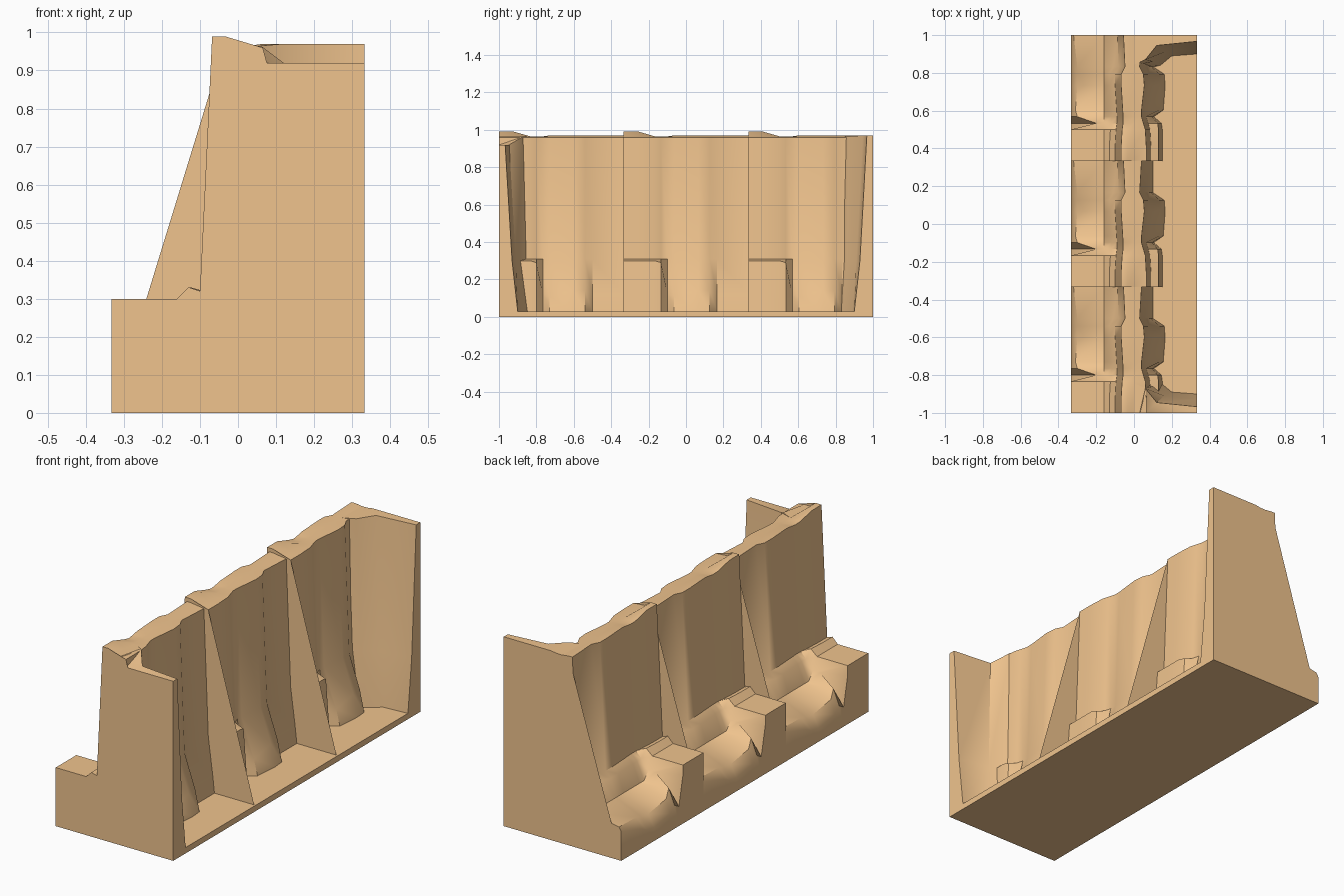
import bpy, bmesh, math

SEG = 2 / 3      # length of one repeating cliff section
HX = 0.333       # half width


def loft(name, rings):
    """Skin closed rings of points and cap both ends."""
    bm = bmesh.new()
    rows = [[bm.verts.new(p) for p in ring] for ring in rings]
    n = len(rows[0])
    for a, b in zip(rows, rows[1:]):
        for i in range(n):
            j = (i + 1) % n
            bm.faces.new((a[i], a[j], b[j], b[i]))
    caps = [bm.faces.new(rows[0][::-1]), bm.faces.new(rows[-1])]
    bmesh.ops.triangulate(bm, faces=caps)
    bmesh.ops.remove_doubles(bm, verts=bm.verts, dist=1e-5)
    bmesh.ops.recalc_face_normals(bm, faces=bm.faces)
    me = bpy.data.meshes.new(name)
    bm.to_mesh(me)
    bm.free()
    ob = bpy.data.objects.new(name, me)
    bpy.context.collection.objects.link(ob)
    me.materials.append(rock)
    bpy.ops.object.select_all(action='DESELECT')
    ob.select_set(True)
    bpy.context.view_layer.objects.active = ob
    bpy.ops.object.shade_smooth_by_angle(angle=math.radians(40))
    return ob


rock = bpy.data.materials.new("rock")
rock.diffuse_color = (0.87, 0.55, 0.27, 1)

# Cliff cross-sections along one repeat:
# t, rim height, back offset, ledge side z, ledge edge x, ledge edge z, front x at top,
# plinth x, plinth height, foot x
STATIONS = [
    (0.000, 0.99, 0.000, 0.27, -0.333, 0.30, 0.065, 0.130, 0.30, 0.150),
    (0.080, 0.99, 0.000, 0.27, -0.333, 0.30, 0.065, 0.130, 0.30, 0.150),
    (0.167, 0.965, 0.005, 0.25, -0.333, 0.30, 0.060, 0.130, 0.30, 0.150),
    (0.200, 0.96, 0.010, 0.10, -0.200, 0.24, 0.050, 0.125, 0.29, 0.145),
    (0.235, 0.965, 0.010, 0.12, -0.300, 0.20, 0.040, 0.095, 0.12, 0.105),
    (0.270, 0.97, 0.008, 0.09, -0.310, 0.16, 0.040, 0.135, 0.11, 0.155),
    (0.400, 0.97, 0.000, 0.07, -0.300, 0.13, 0.055, 0.140, 0.14, 0.165),
    (0.460, 0.97, 0.000, 0.08, -0.300, 0.14, 0.050, 0.135, 0.14, 0.160),
    (0.500, 0.97, 0.020, 0.10, -0.300, 0.15, 0.030, 0.090, 0.12, 0.100),
    (SEG, 0.97, 0.012, 0.15, -0.320, 0.17, 0.040, 0.090, 0.12, 0.100),
]


def section(y0, st):
    t, rim, off, zs, xe, ze, xt, xp, zp, xf = st
    zi = max(ze, 0.20)
    pts = [(-HX, 0), (-HX, zs), (xe, ze), (-0.16, zi),
           (-0.13 + off, zi + 0.03 if zi > 0.25 else 0.29),
           (-0.10 + off, 0.32), (-0.068 + off, rim), (-0.035, rim),
           (0.0, 0.965), (xt, 0.96), (xt + 0.025, 0.31),
           (xp, zp), (xf, 0.03), (HX, 0.03), (HX, 0)]
    return [(x, y0 + t, z) for x, z in pts]


for k in range(3):
    y0 = -1 + k * SEG
    loft(f"cliff_section_{k + 1}", [section(y0, s) for s in STATIONS])


# End walls: plan outlines at four heights, rounded into the cliff face
LAYERS = [(0.0, 0.90, 0.89, 0.84, 0.14),
          (0.03, 0.90, 0.89, 0.84, 0.14),
          (0.30, 0.93, 0.91, 0.86, 0.10),
          (0.97, 0.967, 0.945, 0.87, 0.06)]


def end_wall(name, side, top):
    rings = []
    for z, y1, y2, y3, xc in LAYERS:
        plan = [(-0.03, 1), (0.03, 1), (0.065, 1), (HX, 1), (HX, y1),
                (xc + 0.06, y2), (xc, y3), (-0.03, y3 - 0.04)]
        zt = lambda x: z if z < 0.9 else (0.965 if x < 0.062 else top)
        rings.append([(x, side * y, zt(x)) for x, y in plan])
    loft(name, rings)


end_wall("near_end_wall", -1, 0.92)
end_wall("far_end_wall", 1, 0.97)
